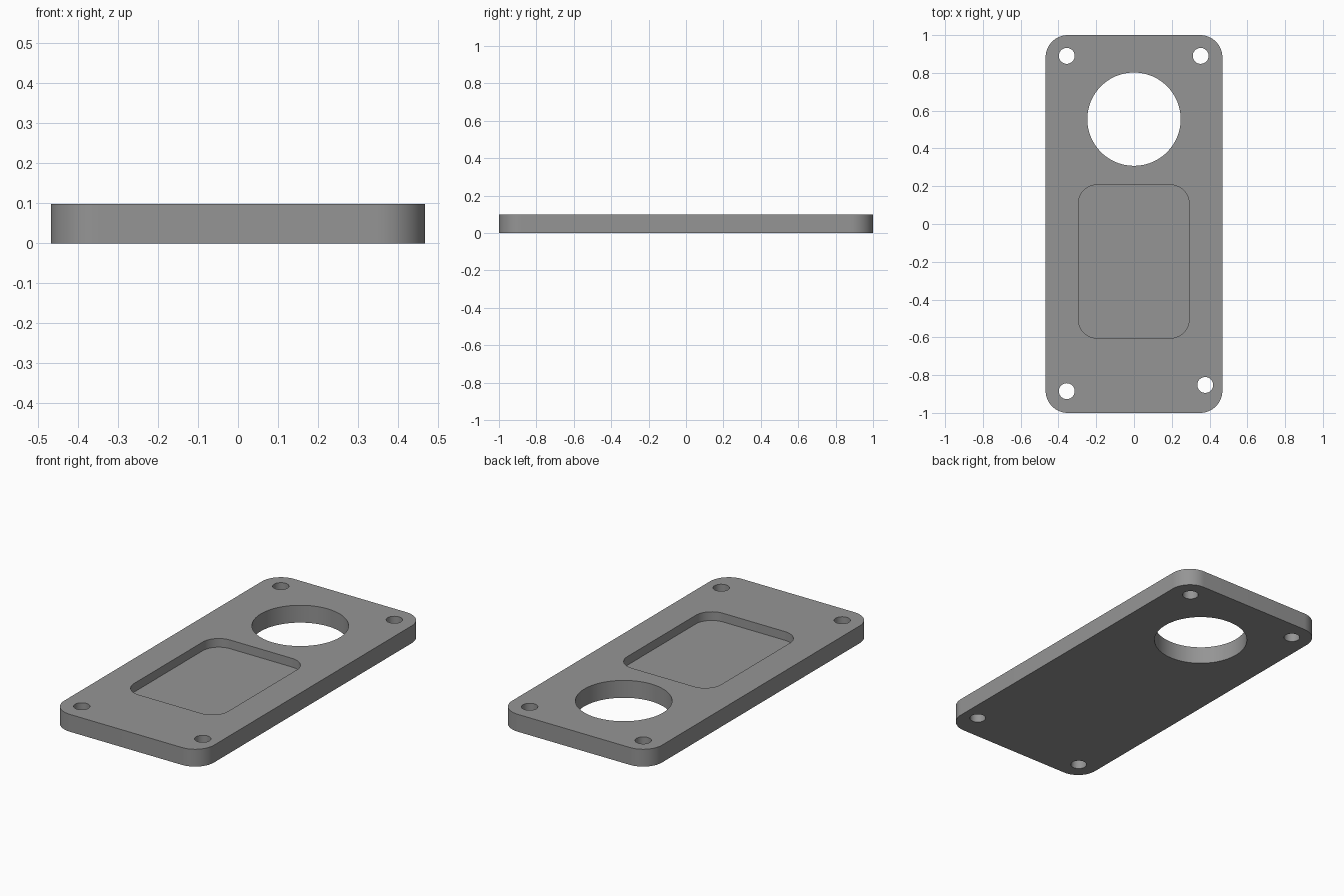
import bpy, bmesh, math

if "Cube" in bpy.data.objects:
    bpy.data.objects.remove(bpy.data.objects["Cube"])

HEIGHT = 0.098
POCKET_FLOOR = 0.049

grey = bpy.data.materials.new("grey")
grey.diffuse_color = (0.3, 0.3, 0.3, 1)
grey.use_nodes = True
grey.node_tree.nodes["Principled BSDF"].inputs["Base Color"].default_value = grey.diffuse_color


def rounded_rect(x0, x1, y0, y1, r, steps=16):
    """Outline of a rectangle with rounded corners, counter-clockwise."""
    corners = [(x1 - r, y1 - r), (x0 + r, y1 - r), (x0 + r, y0 + r), (x1 - r, y0 + r)]
    pts = []
    for i, (cx, cy) in enumerate(corners):
        for s in range(steps + 1):
            a = math.pi / 2 * (i + s / steps)
            pts.append((cx + r * math.cos(a), cy + r * math.sin(a)))
    return pts


def circle(cx, cy, r, steps):
    return [(cx + r * math.cos(2 * math.pi * s / steps),
             cy + r * math.sin(2 * math.pi * s / steps)) for s in range(steps)]


def prism(name, outline, z0, z1):
    """Solid made by extruding an outline upwards."""
    bm = bmesh.new()
    base = bm.faces.new([bm.verts.new((x, y, z0)) for x, y in outline])
    top = bmesh.ops.extrude_face_region(bm, geom=[base])["geom"]
    bmesh.ops.translate(bm, vec=(0, 0, z1 - z0),
                        verts=[v for v in top if isinstance(v, bmesh.types.BMVert)])
    bmesh.ops.recalc_face_normals(bm, faces=bm.faces)
    mesh = bpy.data.meshes.new(name)
    bm.to_mesh(mesh)
    bm.free()
    mesh.materials.append(grey)
    obj = bpy.data.objects.new(name, mesh)
    bpy.context.collection.objects.link(obj)
    return obj


# Plate with rounded corners
plate = prism("plate", rounded_rect(-0.468, 0.468, -1, 1, 0.118), 0, HEIGHT)

# Blind pocket, large round opening and four screw holes
cutters = [
    prism("pocket_cutter", rounded_rect(-0.295, 0.292, -0.604, 0.207, 0.1), POCKET_FLOOR, 0.2),
    prism("opening_cutter", circle(0, 0.555, 0.247, 96), -0.1, 0.2),
]
for x, y in [(-0.356, 0.89), (0.353, 0.89), (-0.356, -0.885), (0.377, -0.852)]:
    cutters.append(prism("screw_hole_cutter", circle(x, y, 0.042, 48), -0.1, 0.2))

bpy.context.view_layer.objects.active = plate
for cutter in cutters:
    mod = plate.modifiers.new("cut", 'BOOLEAN')
    mod.operation = 'DIFFERENCE'
    mod.solver = 'EXACT'
    mod.object = cutter
    bpy.ops.object.modifier_apply(modifier=mod.name)
for cutter in cutters:
    bpy.data.objects.remove(cutter)

# Smooth curved walls, crisp rims
bpy.ops.object.select_all(action='DESELECT')
plate.select_set(True)
bpy.ops.object.shade_smooth_by_angle(angle=math.radians(30))
